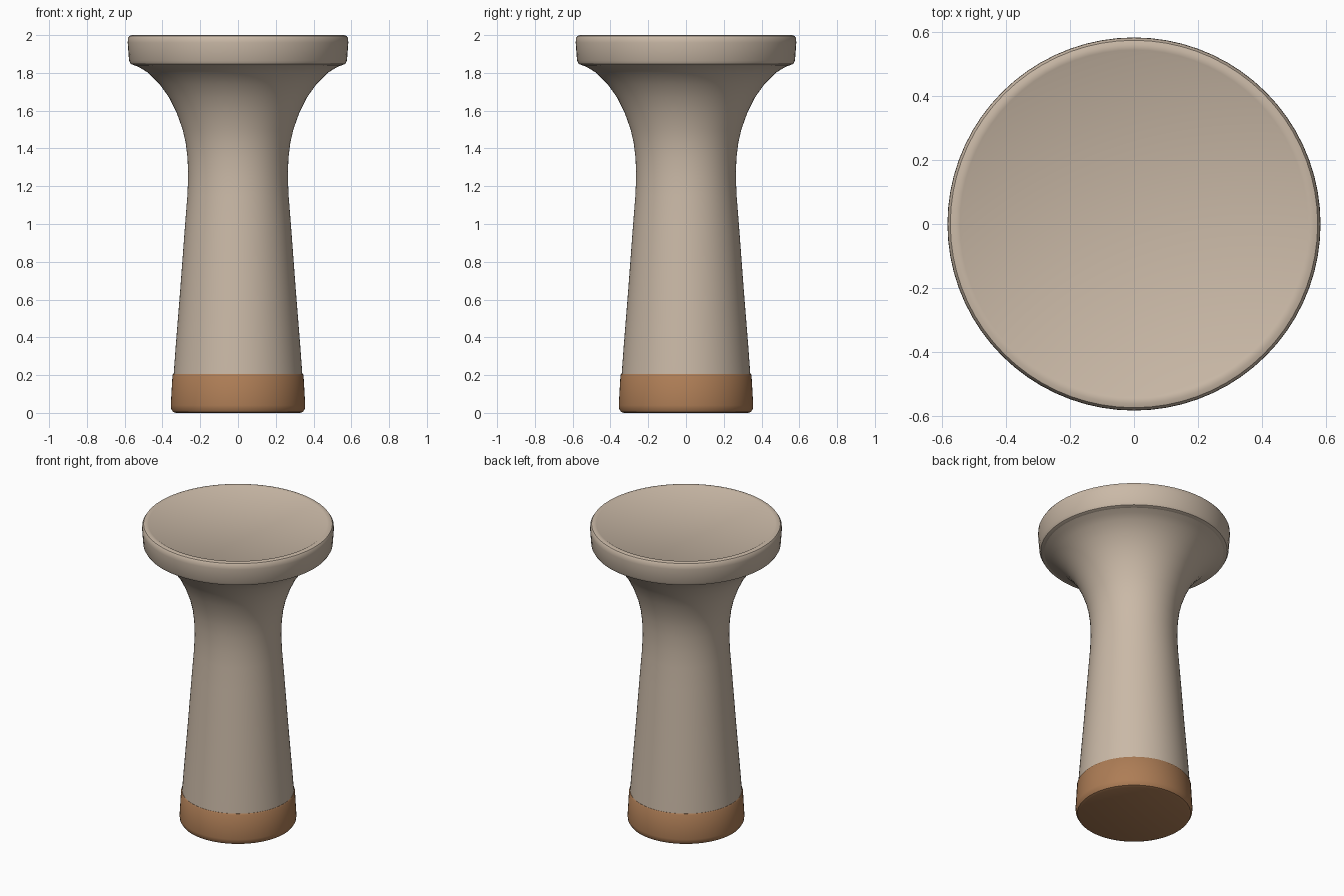
import bpy
import bmesh
import math

SIDES = 72

default = bpy.data.objects.get("Cube")
if default:
    bpy.data.objects.remove(default, do_unlink=True)


def make_material(name, rgb):
    mat = bpy.data.materials.new(name)
    mat.use_nodes = True
    mat.diffuse_color = (*rgb, 1)
    mat.node_tree.nodes["Principled BSDF"].inputs["Base Color"].default_value = (*rgb, 1)
    return mat


def lathe(name, profile, mat):
    """Spin a (radius, height) profile around z; open ends on the axis are merged."""
    bm = bmesh.new()
    verts = [bm.verts.new((r, 0, z)) for r, z in profile]
    edges = [bm.edges.new(pair) for pair in zip(verts, verts[1:])]
    bmesh.ops.spin(bm, geom=verts + edges, cent=(0, 0, 0), axis=(0, 0, 1),
                   angle=math.tau, steps=SIDES, use_duplicate=False)
    bmesh.ops.remove_doubles(bm, verts=bm.verts, dist=0.0005)
    bmesh.ops.recalc_face_normals(bm, faces=bm.faces)
    mesh = bpy.data.meshes.new(name)
    bm.to_mesh(mesh)
    bm.free()
    mesh.materials.append(mat)
    obj = bpy.data.objects.new(name, mesh)
    bpy.context.collection.objects.link(obj)
    bpy.ops.object.select_all(action="DESELECT")
    obj.select_set(True)
    bpy.context.view_layer.objects.active = obj
    bpy.ops.object.shade_smooth_by_angle(angle=math.radians(35))
    return obj


beige = make_material("warm beige", (0.59, 0.485, 0.385))
brown = make_material("copper brown", (0.42, 0.205, 0.092))

# Foot band with rounded lower edge
lathe("foot_band", [(0, 0), (0.33, 0), (0.345, 0.006), (0.354, 0.022),
                    (0.356, 0.04), (0.347, 0.2), (0.342, 0.207), (0, 0.207)], brown)

# Flared stem
lathe("stem", [(0, 0.2), (0.341, 0.2), (0.33, 0.35), (0.306, 0.65), (0.28, 1.0),
               (0.268, 1.15), (0.264, 1.25), (0.267, 1.35), (0.277, 1.43),
               (0.293, 1.5), (0.325, 1.59), (0.365, 1.67), (0.415, 1.74),
               (0.475, 1.8), (0.515, 1.825), (0.55, 1.842), (0, 1.842)], beige)

# Round head plate with a rolled edge
lathe("head_plate", [(0, 1.84), (0.55, 1.84), (0.568, 1.848), (0.577, 1.865),
                     (0.584, 1.96), (0.583, 1.983), (0.575, 1.996), (0.562, 2.0),
                     (0.545, 1.999), (0.535, 1.993), (0, 1.993)], beige)
